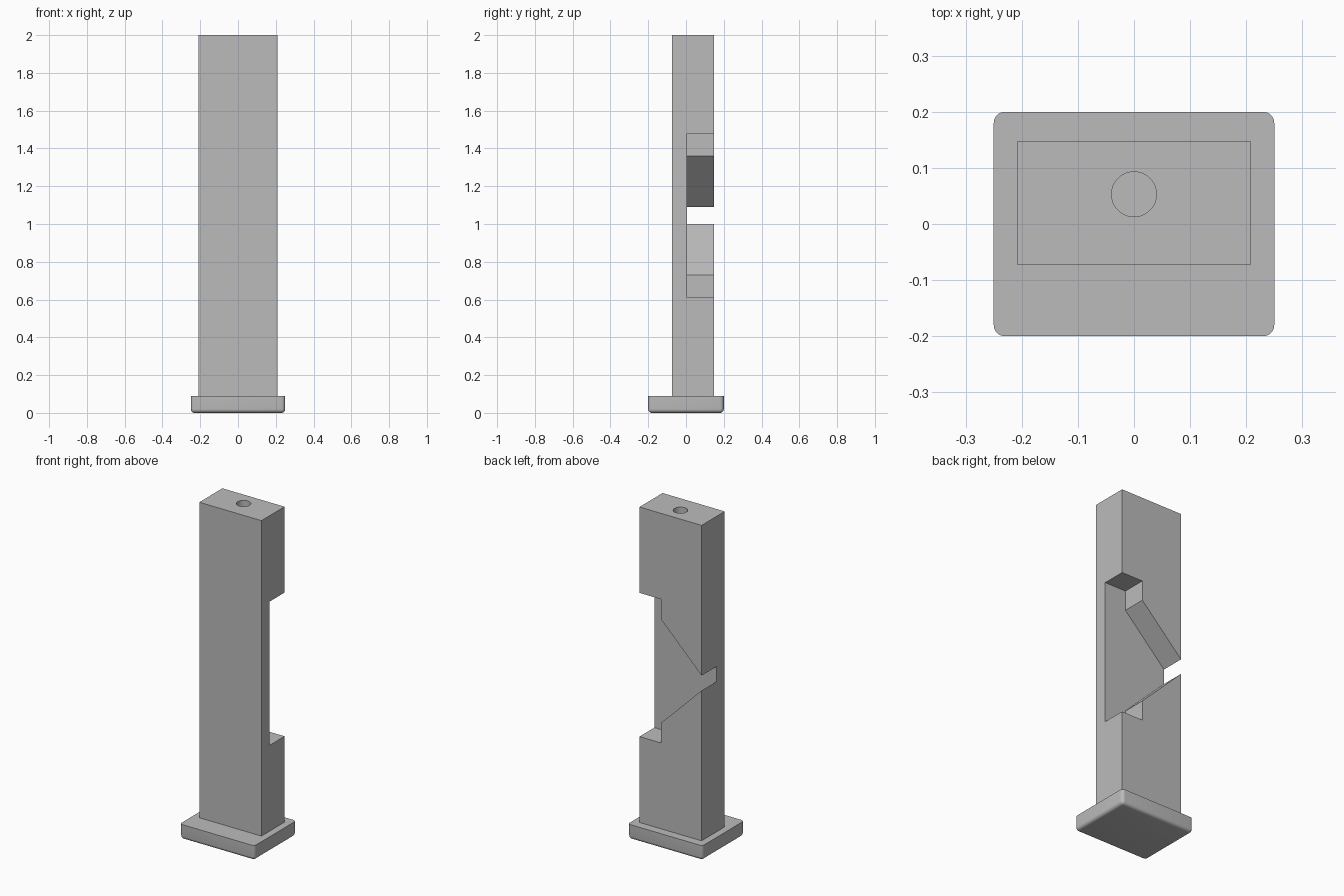
import bpy
import bmesh
from mathutils import Vector

cube = bpy.data.objects.get("Cube")
if cube:
    bpy.data.objects.remove(cube, do_unlink=True)

grey = bpy.data.materials.new("light_grey")
grey.use_nodes = True
COLOR = (0.5, 0.5, 0.5, 1)
grey.diffuse_color = COLOR
grey.node_tree.nodes["Principled BSDF"].inputs["Base Color"].default_value = COLOR


def add_object(name, bm):
    bmesh.ops.recalc_face_normals(bm, faces=bm.faces)
    mesh = bpy.data.meshes.new(name)
    bm.to_mesh(mesh)
    bm.free()
    mesh.materials.append(grey)
    obj = bpy.data.objects.new(name, mesh)
    bpy.context.collection.objects.link(obj)
    return obj


def box(low, high):
    low, high = Vector(low), Vector(high)
    bm = bmesh.new()
    bmesh.ops.create_cube(bm, size=1)
    bmesh.ops.scale(bm, vec=high - low, verts=bm.verts)
    bmesh.ops.translate(bm, vec=(low + high) / 2, verts=bm.verts)
    return bm


def cut(target, cutter):
    cutter.hide_render = True
    mod = target.modifiers.new(cutter.name, 'BOOLEAN')
    mod.operation = 'DIFFERENCE'
    mod.solver = 'EXACT'
    mod.object = cutter
    bpy.context.view_layer.objects.active = target
    bpy.ops.object.modifier_apply(modifier=mod.name)
    bpy.data.objects.remove(cutter, do_unlink=True)


def smooth(obj):
    bpy.ops.object.select_all(action='DESELECT')
    obj.select_set(True)
    bpy.context.view_layer.objects.active = obj
    bpy.ops.object.shade_smooth_by_angle(angle=0.6)


# Base plate: rounded corners and bottom rim, sharp top rim
TOP = 0.09
bm = box((-0.25, -0.2, 0), (0.25, 0.2, TOP))
rounded = [e for e in bm.edges if min(v.co.z for v in e.verts) < 0.01]
bmesh.ops.bevel(bm, geom=rounded, offset=0.02, segments=6, profile=0.5,
                affect='EDGES')
base = add_object("base_plate", bm)

# Upright column
column = add_object("column", box((-0.208, -0.073, TOP), (0.208, 0.148, 2)))

# Funnel-shaped notch through the rear, mirrored about its mid height
MID = 1.045
half = [(0.3, 0.435), (0.065, 0.435), (0.065, 0.315), (-0.25, 0.004)]
profile = [(x, MID + h) for x, h in half] + [(x, MID - h) for x, h in reversed(half)]
bm = bmesh.new()
face = bm.faces.new([bm.verts.new((x, 0.005, z)) for x, z in profile])
new = bmesh.ops.extrude_face_region(bm, geom=[face])["geom"]
bmesh.ops.translate(bm, vec=(0, 0.3, 0),
                    verts=[v for v in new if isinstance(v, bmesh.types.BMVert)])
cut(column, add_object("notch_cutter", bm))

# Blind round hole in the top
bm = bmesh.new()
bmesh.ops.create_cone(bm, cap_ends=True, segments=48, radius1=0.04,
                      radius2=0.04, depth=0.5)
bmesh.ops.translate(bm, vec=(0, 0.053, 2), verts=bm.verts)
cut(column, add_object("hole_cutter", bm))

for part in (base, column):
    smooth(part)
